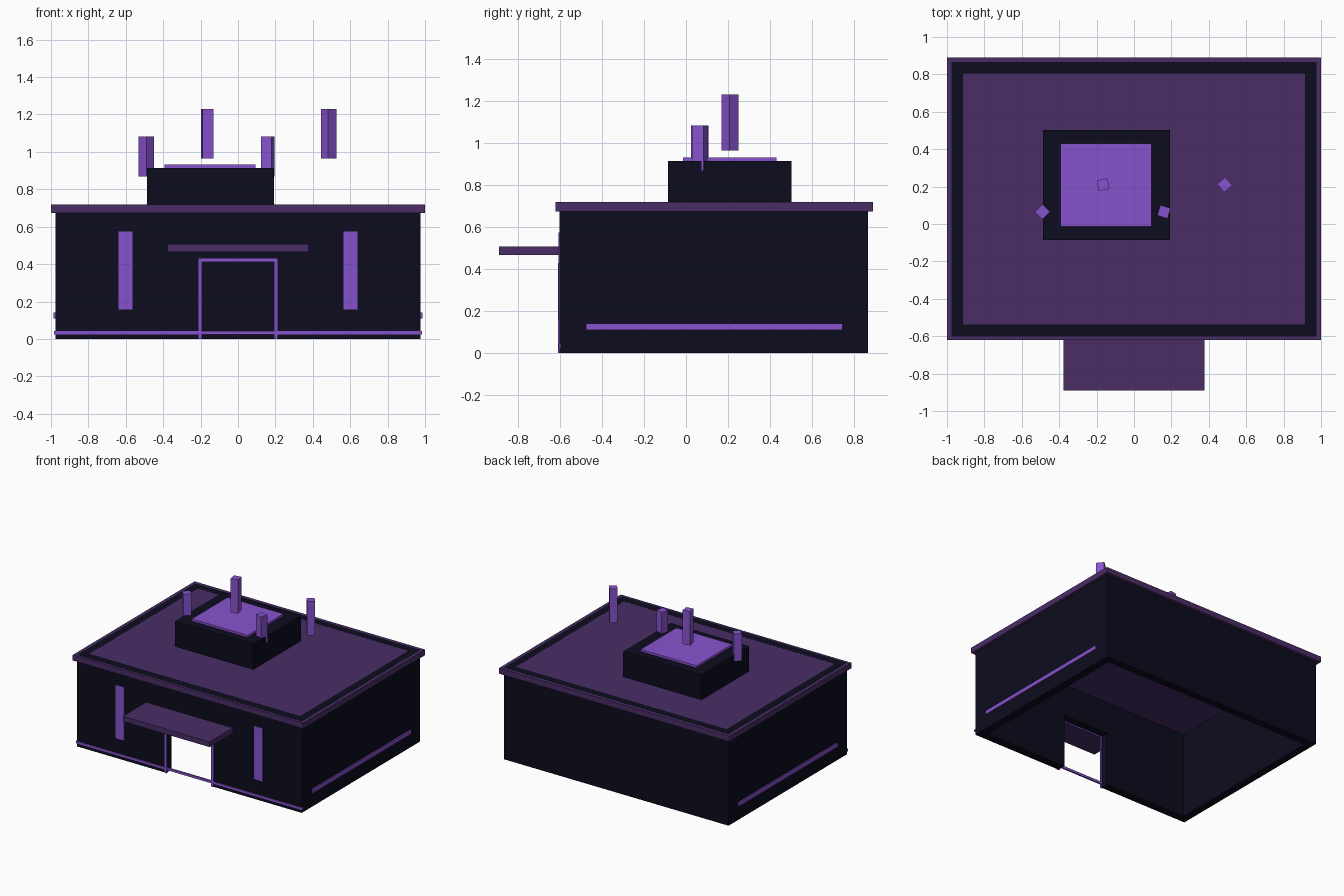
import bpy, bmesh, math
from mathutils import Matrix

if "Cube" in bpy.data.objects:
    bpy.data.objects.remove(bpy.data.objects["Cube"])


def material(name, rgb):
    m = bpy.data.materials.new(name)
    m.diffuse_color = (*rgb, 1.0)
    m.use_nodes = True
    m.node_tree.nodes["Principled BSDF"].inputs["Base Color"].default_value = m.diffuse_color
    return m


NAVY = material("dark navy", (0.0036, 0.0036, 0.0130))
PLUM = material("plum", (0.067, 0.026, 0.132))
VIOLET = material("bright violet", (0.245, 0.086, 0.62))


def box(name, x, y, z, mat, turn=0.0):
    """Box from (min, max) spans, optionally turned about its own vertical axis."""
    mid = [(a + b) / 2 for a, b in (x, y, z)]
    size = [b - a for a, b in (x, y, z)]
    bm = bmesh.new()
    bmesh.ops.create_cube(bm, size=1.0, matrix=Matrix.Diagonal((*size, 1.0)))
    mesh = bpy.data.meshes.new(name)
    bm.to_mesh(mesh)
    bm.free()
    mesh.materials.append(mat)
    ob = bpy.data.objects.new(name, mesh)
    ob.location = mid
    ob.rotation_euler.z = math.radians(turn)
    bpy.context.collection.objects.link(ob)
    return ob


def pair(name, x, y, z, mat):
    """Box and its mirror image across x = 0."""
    box(name + "_right", x, y, z, mat)
    box(name + "_left", (-x[1], -x[0]), y, z, mat)


# Main dimensions
W, T = 0.975, 0.06
FRONT, BACK = -0.602, 0.865
FRONT_IN, BACK_IN = FRONT + 0.065, BACK - T
ROOF = 0.718
TOP = ROOF + 0.0005          # wall tops just show through the roof

# Hollow shell, open below, with a doorway in the front
pair("side_wall", (W - T, W), (FRONT_IN, BACK_IN), (0, TOP), NAVY)
box("back_wall", (-W, W), (BACK_IN, BACK), (0, TOP), NAVY)
pair("front_wall", (0.20, W), (FRONT, FRONT_IN), (0, TOP), NAVY)
box("door_lintel", (-0.20, 0.20), (FRONT, FRONT_IN), (0.42, TOP), NAVY)

# Overhanging roof slab
box("roof_slab", (-1, 1), (-0.62, 0.89), (0.674, ROOF), PLUM)

# Canopy over the door
box("canopy", (-0.377, 0.377), (-0.89, FRONT), (0.466, 0.507), PLUM)

# Door frame, front windows and light strips
pair("door_post", (0.193, 0.212), (FRONT - 0.006, FRONT + 0.006), (0, 0.43), VIOLET)
box("door_header", (-0.193, 0.193), (FRONT - 0.006, FRONT + 0.006), (0.411, 0.43), VIOLET)
pair("front_window", (0.564, 0.639), (FRONT - 0.005, FRONT + 0.002), (0.158, 0.575), VIOLET)
box("front_base_strip", (-0.983, 0.983), (FRONT - 0.005, FRONT + 0.008), (0.025, 0.043), VIOLET)
pair("side_strip", (W - 0.002, 0.986), (-0.475, 0.745), (0.11, 0.14), VIOLET)

# Rooftop block with a glowing panel
box("rooftop_block", (-0.487, 0.193), (-0.085, 0.503), (ROOF, 0.915), NAVY)
box("rooftop_panel", (-0.392, 0.093), (-0.014, 0.43), (0.915, 0.932), VIOLET)

# Floating shards: x, y, bottom, top, turn
shards = [(-0.165, 0.21, 0.965, 1.23, 10), (0.485, 0.21, 0.965, 1.23, 40),
          (-0.49, 0.065, 0.868, 1.083, 45), (0.16, 0.065, 0.868, 1.083, -17)]
for i, (x, y, z0, z1, turn) in enumerate(shards, 1):
    h = 0.029
    box(f"floating_shard_{i}", (x - h, x + h), (y - h, y + h), (z0, z1), VIOLET, turn)
